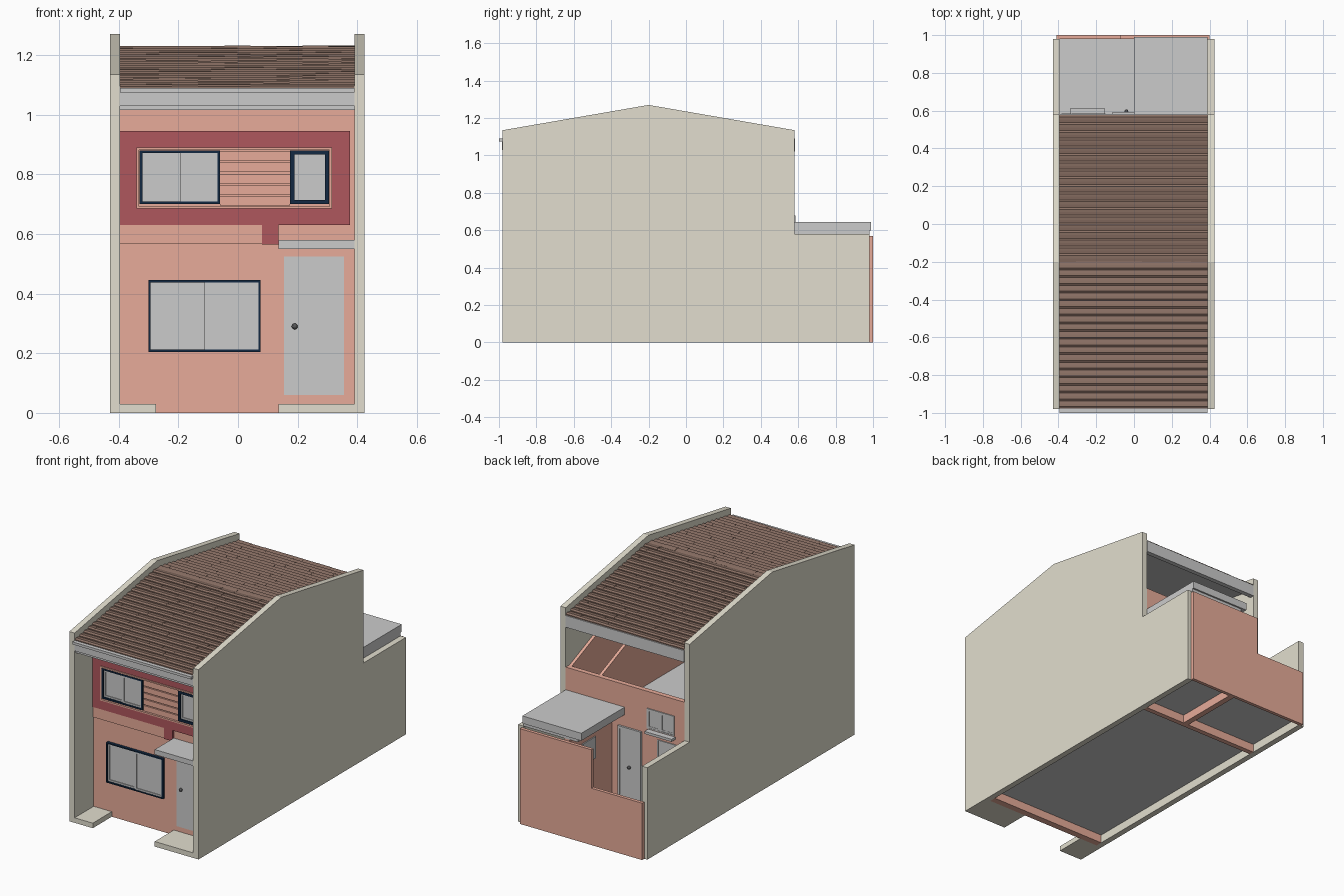
import bpy, bmesh, math, random

if "Cube" in bpy.data.objects:
    bpy.data.objects.remove(bpy.data.objects["Cube"])

random.seed(4)


def mat(name, rgb):
    m = bpy.data.materials.new(name)
    m.diffuse_color = (*rgb, 1)
    m.use_nodes = True
    m.node_tree.nodes["Principled BSDF"].inputs["Base Color"].default_value = m.diffuse_color
    return m


CORAL = mat("coral_plaster", (0.80, 0.41, 0.32))
MAROON = mat("maroon_paint", (0.43, 0.095, 0.11))
BEIGE = mat("beige_concrete", (0.76, 0.73, 0.62))
NAVY = mat("navy_frame", (0.006, 0.022, 0.055))
TILE = mat("brown_tile", (0.26, 0.165, 0.13))
GREY = mat("grey_concrete", (0.52, 0.52, 0.53))
PANE = mat("pale_grey", (0.60, 0.60, 0.60))
DARK = mat("dark_metal", (0.10, 0.10, 0.105))


def finish(name, bm, m):
    bmesh.ops.recalc_face_normals(bm, faces=bm.faces)
    me = bpy.data.meshes.new(name)
    bm.to_mesh(me)
    bm.free()
    ob = bpy.data.objects.new(name, me)
    bpy.context.collection.objects.link(ob)
    me.materials.append(m)
    return ob


def loft(bm, a, b):
    """Closed solid between two matching loops of points."""
    va, vb = [bm.verts.new(p) for p in a], [bm.verts.new(p) for p in b]
    n = len(a)
    bm.faces.new(va)
    bm.faces.new(vb[::-1])
    for i in range(n):
        j = (i + 1) % n
        bm.faces.new((va[i], vb[i], vb[j], va[j]))


def prism(name, profile, x0, x1, m):
    bm = bmesh.new()
    loft(bm, [(x0, y, z) for y, z in profile], [(x1, y, z) for y, z in profile])
    return finish(name, bm, m)


def boxes(name, m, *dims):
    """One object from boxes given as x0, x1, y0, y1, z0, z1."""
    bm = bmesh.new()
    for x0, x1, y0, y1, z0, z1 in dims:
        r = [(y0, z0), (y1, z0), (y1, z1), (y0, z1)]
        loft(bm, [(x0, *p) for p in r], [(x1, *p) for p in r])
    return finish(name, bm, m)


def ring(name, m, outer, inner, y0, y1):
    """Rectangular surround; outer and inner are x0, x1, z0, z1."""
    a, b, c, d = outer
    e, f, g, h = inner
    return boxes(name, m, (a, e, y0, y1, c, d), (f, b, y0, y1, c, d),
                 (e, f, y0, y1, c, g), (e, f, y0, y1, h, d))


def window(name, x0, x1, z0, z1, y, out, w, m, panels=2, depth=.018):
    """Frame plus sliding panels; out is the y direction faced."""
    def span(d0, d1):
        return sorted((y + out * d0, y + out * d1))
    ring(name + "_frame", m, (x0, x1, z0, z1), (x0 + w, x1 - w, z0 + w, z1 - w), *span(-.01, depth))
    step = (x1 - x0 - 2 * w) / panels
    for i in range(panels):
        a = x0 + w + i * step
        b, d = a + step, depth * .3 * i
        ring(f"{name}_sash_{i}", PANE, (a, b, z0 + w, z1 - w),
             (a + .01, b - .01, z0 + w + .01, z1 - w - .01), *span(0, depth * .5 + d))
        boxes(f"{name}_glass_{i}", PANE, (a + .01, b - .01, *span(0, depth * .25 + d), z0 + w + .01, z1 - w - .01))


def knob(name, x, y, z, out):
    bm = bmesh.new()
    bmesh.ops.create_uvsphere(bm, u_segments=12, v_segments=8, radius=.01)
    bmesh.ops.translate(bm, verts=bm.verts, vec=(x, y + out * .01, z))
    finish(name, bm, DARK)


L, R = -.395, .39
F, B = -.80, .58      # front wall face, rear wall face

# Party walls with gable tops
for name, x0, x1, low in (("left_party_wall", -.43, L, .55), ("right_party_wall", R, .425, .58)):
    prism(name, [(-.98, 0), (.98, 0), (.98, low), (B, low), (B, 1.135), (-.2, 1.27), (-.98, 1.135)], x0, x1, BEIGE)

# Main walls and floors
boxes("front_wall", CORAL, (L, R, F, F + .04, 0, 1.10))
boxes("rear_wall", CORAL, (L, R, B - .03, B, 0, .78))
boxes("ground_floor", GREY, (L, R, F + .04, B - .03, .05, .065))
boxes("upper_floor", GREY, (L, R, F + .04, B - .03, .53, .56))
for name, x in (("middle_partition", .17), ("right_partition", .37)):
    prism(name, [(B - .03, .56), (B - .03, .78), (.1, .97), (F + .04, .97), (F + .04, .56)], x, x + .018, CORAL)

# Front steps and door canopy
boxes("front_steps", BEIGE, (L, -.275, -.98, F, 0, .03), (.135, R, -.98, F, 0, .03))
boxes("door_canopy", GREY, (.135, R, -.98, F, .55, .58))

# Maroon upper band around the recessed window strip
ring("maroon_band", MAROON, (L, .375, .63, .945), (-.34, .315, .685, .89), F - .012, F)
boxes("maroon_drop", MAROON, (.08, .135, F - .012, F, .565, .63))
ring("window_strip_surround", CORAL, (-.34, .315, .685, .89), (-.332, .307, .693, .882), F - .018, F)
boxes("coral_ledge", CORAL, (L, .08, F - .008, F, .567, .63))
boxes("siding_boards", CORAL, *[(-.06, .175, F - .009, F, .695 + i * .0375, .727 + i * .0375) for i in range(5)])

# Front windows and door
window("upper_left_window", -.33, -.06, .70, .88, F, -1, .009, NAVY)
window("upper_right_window", .175, .305, .70, .88, F, -1, .014, NAVY, 1)
window("lower_window", -.30, .075, .205, .445, F, -1, .007, NAVY)
boxes("front_door", PANE, (.155, .355, F - .003, F, .06, .525))
knob("front_door_knob", .19, F - .003, .29, -1)

# Roof deck under the tiles
prism("roof_deck", [(-.975, 1.06), (-.975, 1.085), (-.2, 1.22), (.575, 1.085), (.575, 1.06), (-.2, 1.195)], L, R, GREY)

# Roof tile courses on both slopes, joints staggered by half a tile
ROWS, COLS = 19, 9
step, wide = .775 / ROWS, (R - L) / COLS
for side, name in ((-1, "front_roof_tiles"), (1, "rear_roof_tiles")):
    bm = bmesh.new()
    for r in range(ROWS):
        cuts = [L + (c + .5 * (r % 2)) * wide for c in range(COLS + 1)]
        cuts = sorted({L, R, *[x for x in cuts if L + .01 < x < R - .01]})
        for x0, x1 in zip(cuts, cuts[1:]):
            rise, ends = random.uniform(0, .002), []
            # lip, rounded crown and tucked-under back edge of each tile
            for s, h in ((0, .009), (.25, .014), (.6, .010), (1.1, .002)):
                s = s * step + r * step
                ends.append((-.2 + side * (.777 - s), 1.086 + .174 * s + h + rise))
            (ya, za), (yb, zb) = ends[0], ends[-1]
            loop = ends + [(yb, zb - .005), (ya, za - .009)]
            loft(bm, [(x0, *p) for p in loop], [(x1, *p) for p in loop])
    finish(name, bm, TILE)

# Eave beams and gutters
boxes("front_eave_beam", GREY, (L, R, -.983, -.955, 1.03, 1.09))
boxes("front_beam_lip", GREY, (L, R, -.972, -.95, 1.015, 1.03))
boxes("front_gutter", GREY, (L, R, -1.0, -.983, 1.075, 1.09))
boxes("rear_eave_beam", GREY, (L, R, .555, .583, 1.02, 1.09))

# Rear extension and courtyard
boxes("yard_wall", CORAL, (-.075, .40, .98, 1, 0, .57), (-.41, -.075, .98, 1, 0, .34))
boxes("extension_side_wall", CORAL, (.085, .12, B, .98, 0, .58))
boxes("extension_floor", GREY, (.12, R, B, .98, .05, .065))
boxes("courtyard_floor", GREY, (L, .085, B, .98, .05, .065))
boxes("extension_roof", GREY, (0, R, B, .99, .60, .645), (.03, R, B, .98, .58, .60))
boxes("extension_window", PANE, (.078, .085, .74, .86, .38, .51))

# Rear openings
ring("rear_door_frame", PANE, (-.115, .04, .065, .53), (-.10, .025, .065, .515), B, B + .012)
boxes("rear_door", PANE, (-.10, .025, B, B + .006, .065, .515))
knob("rear_door_knob", -.04, B + .006, .30, 1)
window("rear_upper_window", -.33, -.15, .56, .68, B, 1, .006, PANE, depth=.006)
boxes("rear_window_sill", PANE, (-.335, -.155, B, B + .035, .54, .555))
window("rear_lower_window", -.385, -.22, .39, .51, B, 1, .006, PANE, depth=.006)
